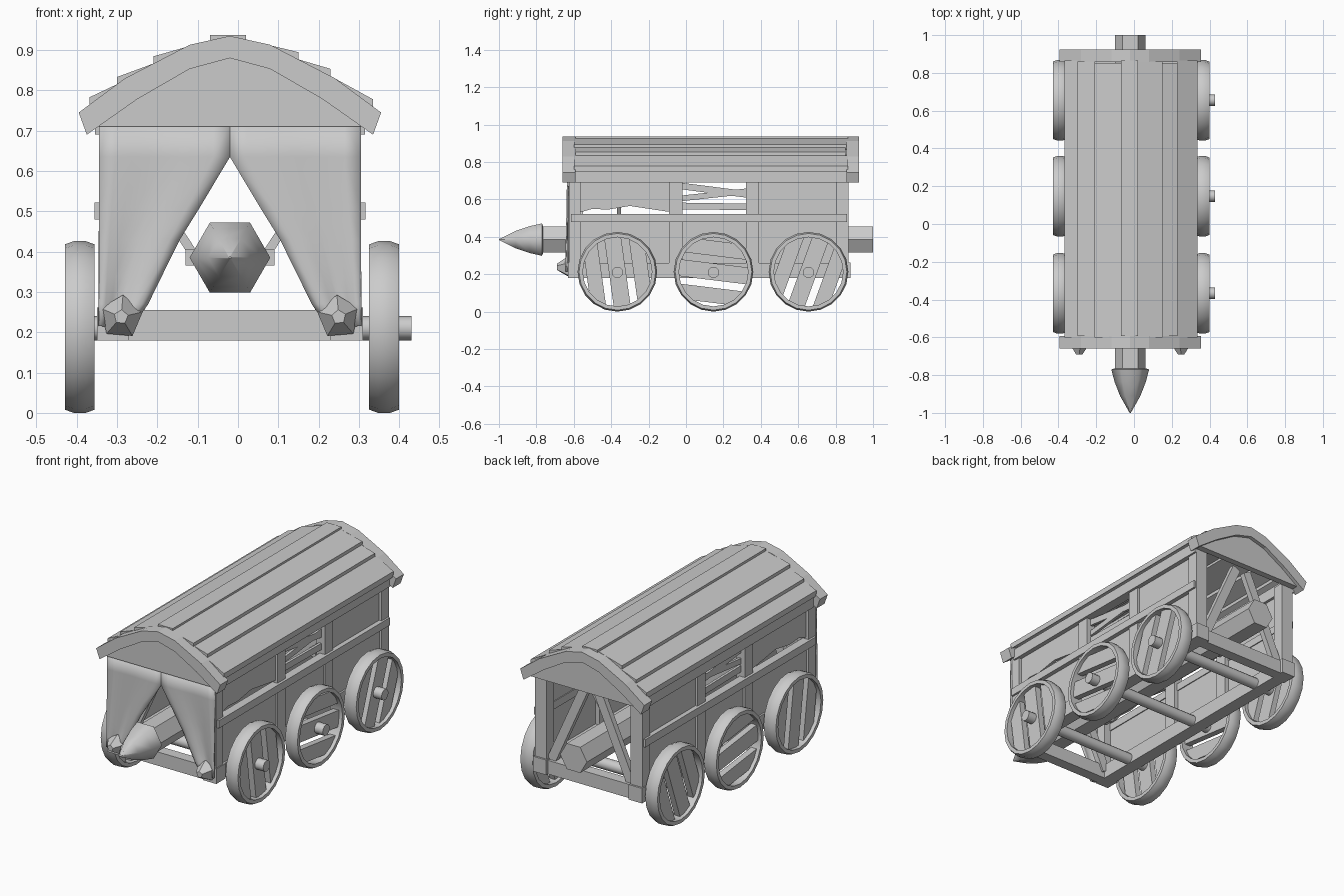
import bpy, bmesh, math
from mathutils import Vector, Matrix

if "Cube" in bpy.data.objects:
    bpy.data.objects.remove(bpy.data.objects["Cube"])

CX = -0.02  # body centre line
wood = bpy.data.materials.new("plain_grey")
wood.diffuse_color = (0.6, 0.6, 0.6, 1)
wood.use_nodes = True
wood.node_tree.nodes["Principled BSDF"].inputs["Base Color"].default_value = wood.diffuse_color


def finish(name, bm, smooth=None):
    bmesh.ops.recalc_face_normals(bm, faces=bm.faces)
    me = bpy.data.meshes.new(name)
    bm.to_mesh(me)
    bm.free()
    ob = bpy.data.objects.new(name, me)
    bpy.context.collection.objects.link(ob)
    me.materials.append(wood)
    if smooth:
        bpy.ops.object.select_all(action='DESELECT')
        ob.select_set(True)
        bpy.context.view_layer.objects.active = ob
        bpy.ops.object.shade_smooth_by_angle(angle=math.radians(smooth))
    return ob


def add_prism(bm, pts, axis, lo, hi):
    """Extrude a 2D outline along x (outline is y,z) or y (outline is x,z)."""
    place = (lambda p, d: (d, p[0], p[1])) if axis == 'x' else (lambda p, d: (p[0], d, p[1]))
    a = [bm.verts.new(place(p, lo)) for p in pts]
    b = [bm.verts.new(place(p, hi)) for p in pts]
    bm.faces.new(a)
    bm.faces.new(b[::-1])
    n = len(pts)
    for i in range(n):
        bm.faces.new((a[i], b[i], b[(i + 1) % n], a[(i + 1) % n]))


def prism(name, pts, axis, lo, hi):
    bm = bmesh.new()
    add_prism(bm, pts, axis, lo, hi)
    return finish(name, bm)


def box(name, x0, x1, y0, y1, z0, z1):
    return prism(name, [(x0, z0), (x1, z0), (x1, z1), (x0, z1)], 'y', y0, y1)


def strip(a, b, w):
    """Outline of a straight board between two 2D points."""
    a, b = Vector(a), Vector(b)
    d = (b - a).normalized() * w / 2
    n = Vector((-d.y, d.x))
    return [a + n, b + n, b - n, a - n]


def lathe(name, profile, sides, centre, axis, smooth=None, closed=False, turn=0.0):
    """Revolve (radius, distance) points about the x or y axis."""
    bm = bmesh.new()
    rings = []
    for r, d in profile:
        ring = []
        for i in range(sides):
            t = turn + 2 * math.pi * i / sides
            u, v = r * math.cos(t), r * math.sin(t)
            ring.append(bm.verts.new(Vector(centre) + Vector((d, u, v) if axis == 'x' else (u, d, v))))
        rings.append(ring)
    pairs = list(zip(rings, rings[1:])) + ([(rings[-1], rings[0])] if closed else [])
    for p, q in pairs:
        for i in range(sides):
            j = (i + 1) % sides
            bm.faces.new((p[i], p[j], q[j], q[i]))
    if not closed:
        bm.faces.new(rings[0])
        bm.faces.new(rings[-1][::-1])
    return finish(name, bm, smooth)


# --- wheels, axles and hubs ---
WR = 0.213
for n, (wy, ang) in enumerate([(-0.367, 98), (0.147, -7), (0.655, 70)]):
    lathe("axle", [(0.03, -0.39), (0.03, 0.43)], 12, (0, wy, 0.21), 'x', 40)
    for side, wx in (("left", -0.3925), ("right", 0.3625)):
        lathe(side + "_wheel_rim",
              [(0.185, -0.037), (0.205, -0.037), (WR, -0.015), (WR, 0.015), (0.205, 0.037), (0.185, 0.037)],
              20, (wx, wy, WR), 'x', 45, closed=True)
        bm = bmesh.new()
        rot = Matrix.Rotation(math.radians(ang), 2)
        for lo, hi in ((-0.165, -0.085), (-0.045, 0.045), (0.085, 0.165)):
            steps = [lo + (hi - lo) * k / 4 for k in range(5)]
            half = [(math.sqrt(0.192 ** 2 - s * s), s) for s in steps]
            outline = half + [(-u, s) for u, s in reversed(half)]
            pts = [rot @ Vector(p) + Vector((wy, WR)) for p in outline]
            add_prism(bm, pts, 'x', wx - 0.017, wx + 0.017)
        finish(side + "_wheel_boards", bm)

# --- side walls, mirrored about the centre line ---
torn = [(-0.57, 0.70), (-0.02, 0.70), (-0.02, 0.535), (-0.1, 0.535), (-0.3, 0.565),
        (-0.42, 0.545), (-0.5, 0.55), (-0.57, 0.53)]
for s in (-1, 1):
    def side(name, d0, d1, *rest):
        xs = sorted((CX + s * d0, CX + s * d1))
        return box(name, *xs, *rest)

    def side_panel(name, pts, d0, d1):
        return prism(name, pts, 'x', *sorted((CX + s * d0, CX + s * d1)))

    side("front_post", 0.255, 0.325, -0.625, -0.565, 0.18, 0.72)
    side("back_post", 0.255, 0.325, 0.805, 0.87, 0.18, 0.72)
    side("front_foot_block", 0.25, 0.33, -0.63, -0.55, 0.18, 0.262)
    side("back_foot_block", 0.25, 0.33, 0.795, 0.88, 0.18, 0.262)
    side("bottom_rail", 0.25, 0.322, -0.60, 0.86, 0.18, 0.26)
    side("middle_rail", 0.29, 0.336, -0.615, 0.86, 0.48, 0.522)
    side("eave_rail", 0.28, 0.335, -0.60, 0.87, 0.69, 0.75)
    side("lower_wall", 0.295, 0.312, -0.60, 0.85, 0.22, 0.50)
    for y in (-0.09, 0.32):
        side("wall_post", 0.27, 0.322, y, y + 0.07, 0.20, 0.70)
    side_panel("torn_upper_wall", torn, 0.295, 0.31)
    side("rear_upper_wall", 0.295, 0.31, 0.38, 0.82, 0.50, 0.70)
    for a, b, w in (((-0.03, 0.672), (0.34, 0.625), 0.035), ((-0.03, 0.605), (0.34, 0.645), 0.03),
                    ((-0.03, 0.565), (0.34, 0.56), 0.035)):
        side_panel("broken_board", strip(a, b, w), 0.285, 0.30)

    # slanted braces in the back and behind the curtain
    for y in (-0.58, 0.82):
        prism("slanted_brace", strip((CX + s * 0.255, 0.22), (CX + s * 0.035, 0.71), 0.05), 'y', y, y + 0.03)
    # hangers holding the ram
    for y in (-0.37, 0.55):
        prism("ram_hanger", strip((CX + s * 0.085, 0.385), (CX + s * 0.29, 0.70), 0.022), 'y', y, y + 0.022)

    # curtain half, gathered towards the lower corner
    edge = [(0, 0.72), (0, 0.635), (0.075, 0.51), (0.125, 0.43), (0.17, 0.34), (0.205, 0.27), (0.245, 0.215)]
    bm = bmesh.new()
    rows = []
    for i, (d, z) in enumerate(edge):
        row = []
        for k in range(9):
            t = k / 8
            fold = 0.012 * math.sin(t * math.pi * 2.5) * i / 6
            row.append(bm.verts.new((CX + s * (d + (0.325 - d) * t), -0.632 - fold, z)))
        rows.append(row)
    for p, q in zip(rows, rows[1:]):
        for k in range(8):
            bm.faces.new((p[k], p[k + 1], q[k + 1], q[k]))
    ob = finish("curtain", bm, 60)
    mod = ob.modifiers.new("thickness", 'SOLIDIFY')
    mod.thickness, mod.offset = 0.008, 0

    # pointed knot at the curtain corner
    knot = lathe("curtain_knot", [(0.05, 0.03), (0.055, -0.01), (0.018, -0.065)], 5,
                 (CX + s * 0.27, -0.625, 0.238), 'y', turn=0.4 if s > 0 else math.pi - 0.4)

# --- cross beams ---
box("front_cross_beam", CX - 0.27, CX + 0.27, -0.62, -0.56, 0.18, 0.255)
box("back_cross_beam", CX - 0.27, CX + 0.27, 0.805, 0.865, 0.18, 0.255)

# --- arched gables ---
outer = [(0, 0.935), (0.10, 0.913), (0.26, 0.83), (0.375, 0.745)]
inner = [(0, 0.88), (0.10, 0.853), (0.23, 0.778), (0.355, 0.69)]


def arc(pts):
    return [(CX - d, z) for d, z in reversed(pts)] + [(CX + d, z) for d, z in pts[1:]]


for name, y0, y1, p0, p1 in (("front", -0.66, -0.592, -0.645, -0.605), ("back", 0.857, 0.925, 0.87, 0.905)):
    prism(name + "_gable_arch", arc(outer) + arc(inner)[::-1], 'y', y0, y1)
    infill = [(d, z + 0.004) for d, z in inner[:3]] + [(0.33, 0.71)]
    prism(name + "_gable_infill", arc(infill), 'y', p0, p1)


# --- overlapping roof boards ---
def roof_z(x):
    d = abs(x - CX)
    for (d0, z0), (d1, z1) in zip(outer, outer[1:]):
        if d <= d1:
            return z0 + (z1 - z0) * (d - d0) / (d1 - d0)
    return outer[-1][1]


cuts = [-0.368, -0.30, -0.21, -0.07, 0.02, 0.15, 0.23, 0.335]
for i, (x0, x1) in enumerate(zip(cuts, cuts[1:])):
    z0 = roof_z(x0) + (0.018 if i <= 3 else 0)
    z1 = roof_z(x1) + (0.018 if i >= 3 else 0)
    if i == 3:
        z0 = z1 = 0.937
    prism("roof_board", [(x0, z0 - 0.03), (x1, z1 - 0.03), (x1, z1), (x0, z0)], 'y',
          -0.60 + 0.008 * (i % 2), 0.865 - 0.006 * (i % 3))

# --- battering ram ---
RC = (CX, 0, 0.385)
lathe("ram_log", [(0.081, -0.78), (0.081, 1.0)], 6, RC, 'y')
lathe("ram_tip", [(0.085, -0.765), (0.1, -0.77), (0.083, -0.835), (0.054, -0.91), (0.003, -1.0)],
      6, RC, 'y', 62)
for y in (-0.37, 0.55):
    box("ram_cradle", CX - 0.11, CX + 0.11, y - 0.01, y + 0.035, 0.365, 0.405)
